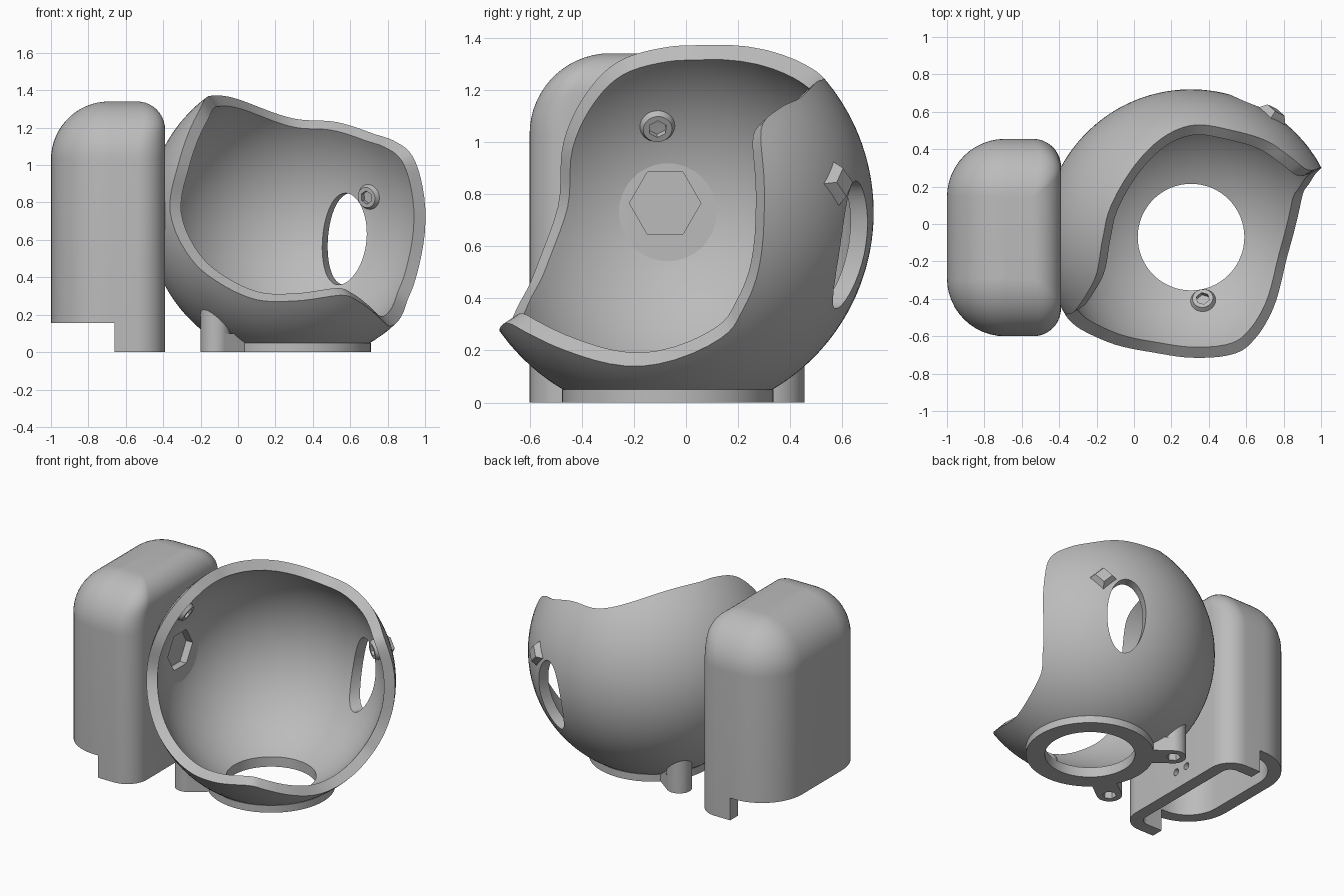
import bpy, bmesh, math
from mathutils import Vector

cube = bpy.data.objects.get("Cube")
if cube:
    bpy.data.objects.remove(cube, do_unlink=True)

grey = bpy.data.materials.new("plain grey")
grey.use_nodes = True
COLOUR = (0.5, 0.5, 0.5, 1)
grey.diffuse_color = COLOUR
grey.node_tree.nodes["Principled BSDF"].inputs["Base Color"].default_value = COLOUR

CENTRE = Vector((0.305, -0.07, 0.73))
OUTER, INNER = 0.79, 0.72
BASE = Vector((CENTRE.x, CENTRE.y, 0))
UP = Vector((0, 0, 1))


def make(name, bm):
    bmesh.ops.recalc_face_normals(bm, faces=bm.faces)
    mesh = bpy.data.meshes.new(name)
    bm.to_mesh(mesh)
    bm.free()
    mesh.materials.append(grey)
    obj = bpy.data.objects.new(name, mesh)
    bpy.context.collection.objects.link(obj)
    return obj


def cone(name, r1, r2, depth, loc, axis=UP, sides=64, turn=0):
    """Cylinder or frustum centred on loc, pointing along axis."""
    bm = bmesh.new()
    bmesh.ops.create_cone(bm, cap_ends=True, segments=sides,
                          radius1=r1, radius2=r2, depth=depth)
    obj = make(name, bm)
    obj.rotation_mode = 'QUATERNION'
    spin = UP.rotation_difference(Vector((math.sin(turn), 0, math.cos(turn))))
    spin = Vector((1, 0, 0)).rotation_difference(Vector((math.cos(turn), math.sin(turn), 0)))
    obj.rotation_quaternion = Vector(axis).to_track_quat('Z', 'Y') @ spin
    obj.location = loc
    return obj


def box(name, low, high):
    bm = bmesh.new()
    bmesh.ops.create_cube(bm, size=1)
    for v in bm.verts:
        v.co = [(a + b) / 2 + c * (b - a) for a, b, c in zip(low, high, v.co)]
    return make(name, bm)


def cut(obj, cutter, keep=False, mode='DIFFERENCE'):
    mod = obj.modifiers.new("cut", 'BOOLEAN')
    mod.operation, mod.object, mod.solver = mode, cutter, 'EXACT'
    bpy.context.view_layer.objects.active = obj
    bpy.context.view_layer.update()
    bpy.ops.object.modifier_apply(modifier=mod.name)
    if not keep:
        bpy.data.objects.remove(cutter, do_unlink=True)


# Wavy rim of the open ball, as offsets from its centre
RIM = [Vector(p) for p in (
    (-.475, 0, .64), (-.425, .17, .64), (-.205, .49, .585), (0, .6, .52),
    (.22, .57, .5), (.41, .51, .44), (.53, .43, .4), (.63, .36, .32),
    (.69, .37, .1), (.675, .35, -.21), (.635, .29, -.37), (.585, .2, -.48),
    (.515, -.1, -.59), (.435, -.39, -.53), (.345, -.55, -.465),
    (.24, -.62, -.425), (0, -.65, -.46), (-.205, -.617, -.45),
    (-.405, -.575, -.36), (-.555, -.51, -.23), (-.665, -.42, .02),
    (-.625, -.4, .27), (-.562, -.31, .46), (-.505, -.19, .58))]


def smooth_loop(points, steps):
    out, n = [], len(points)
    for i in range(n):
        a, b, c, d = (points[(i + k) % n] for k in (-1, 0, 1, 2))
        for s in range(steps):
            t = s / steps
            out.append((b * 2 + (c - a) * t + (a * 2 - b * 5 + c * 4 - d) * t * t
                        + (b * 3 - a - c * 3 + d) * t ** 3).normalized())
    return out


def ball_shell(rings=36):
    bm = bmesh.new()
    rim = smooth_loop(RIM, 5)
    n = len(rim)
    pole = Vector((-1, 1, -1)).normalized()
    edges = []
    for radius in (OUTER, INNER):
        rows = [[bm.verts.new(CENTRE + p.slerp(pole, k / rings) * radius) for p in rim]
                for k in range(rings)]
        tip = bm.verts.new(CENTRE + pole * radius)
        for lower, upper in zip(rows, rows[1:]):
            for i in range(n):
                j = (i + 1) % n
                bm.faces.new((lower[i], lower[j], upper[j], upper[i]))
        for i in range(n):
            bm.faces.new((rows[-1][i], rows[-1][(i + 1) % n], tip))
        edges.append(rows[0])
    for i in range(n):
        j = (i + 1) % n
        bm.faces.new((edges[0][i], edges[0][j], edges[1][j], edges[1][i]))
    return make("open_ball", bm)


def rounded_block(name, inset=0, bottom=0.0):
    """Block with big rounds on the outer side and small ones by the ball."""
    big, small, top = 0.31, 0.15, 1.34
    bm = bmesh.new()
    rows = []
    levels = [bottom] + [top - big + big * math.sin(math.radians(a)) for a in range(0, 91, 6)]
    for z in levels:
        def shrink(r):
            h = max(0, z - top + r) / r
            return 1 - math.sqrt(max(0, 1 - h * h))
        sb, ss = shrink(big), shrink(small)
        x0, x1 = -1 + big * sb + inset, -0.39 - small * ss - inset
        y0, y1 = -0.6 + big * sb + inset, 0.455 - big * sb - inset
        rb, rs = max(big * (1 - sb) - inset, .004), max(small * (1 - max(ss, sb)) - inset, .004)
        row = []
        for cx, cy, r, start in ((x1 - rs, y1 - rs, rs, 0), (x0 + rb, y1 - rb, rb, 90),
                                 (x0 + rb, y0 + rb, rb, 180), (x1 - rs, y0 + rs, rs, 270)):
            for k in range(13):
                a = math.radians(start + k * 7.5)
                row.append(bm.verts.new((cx + r * math.cos(a), cy + r * math.sin(a), z - inset * (z > bottom))))
        rows.append(row)
    n = len(rows[0])
    for lower, upper in zip(rows, rows[1:]):
        for i in range(n):
            j = (i + 1) % n
            bm.faces.new((lower[i], lower[j], upper[j], upper[i]))
    bm.faces.new(rows[0])
    bm.faces.new(rows[-1])
    return make(name, bm)


# Open ball with a floor hole and an oval side hole
ball = ball_shell()
cut(ball, cone("floor_cutter", .285, .285, .6, BASE))
cut(ball, cone("flat_cutter", .5, .5, .3, BASE - UP * .13))
oval = cone("oval_cutter", .245, .245, .5, CENTRE + Vector((.28, .68, -.125)), (.4, .92, 0))
oval.scale = (.52, 1, 1)
cut(ball, oval)

# Foot ring
ring = cone("base_ring", .405, .405, .05, BASE + UP * .025, sides=96)
cut(ring, cone("ring_cutter", .285, .285, .3, BASE))

# Hollow housing beside the ball, stepped at its bottom
housing = rounded_block("side_housing")
cut(housing, rounded_block("cavity_cutter", .085, -.1))
cut(housing, box("step_cutter", (-1.2, -1, -.2), (-.66, 1, .155)))
for y in (-.05, .05):
    cut(housing, cone("wire_cutter", .024, .024, .3, (-.39, y, .12), (1, 0, 0), 24))
hexagon = cone("hex_cutter", .137, .137, .1, (-.39, -.08, .765), (1, 0, 0), 6, math.pi / 2)
cut(ball, hexagon, keep=True)
cut(housing, hexagon)

# Two screw lugs between ring and housing
parts = [ball, ring, housing]
for side, name in ((1, "back_lug"), (-1, "front_lug")):
    spot = BASE + Vector((-.425, .315 * side, 0))
    lug = cone(name, .08, .08, .3, spot + UP * .15, sides=40)
    inward = (BASE - spot).normalized()
    web = box("web", (-.08, 0, 0), (.08, .16, .1))
    web.location = spot
    web.rotation_euler.z = math.atan2(-inward.x, inward.y)
    cut(lug, web, mode='UNION')
    bm = bmesh.new()
    bmesh.ops.create_uvsphere(bm, u_segments=64, v_segments=32, radius=INNER + .03)
    hollow = make("hollow_cutter", bm)
    hollow.location = CENTRE
    cut(lug, hollow)
    cut(lug, cone("nut_cutter", .045, .045, .1, spot, sides=6))
    parts.append(lug)

# Screw bosses inside the ball
for name, offset in (("wall_boss", (-.635, -.04, .33)), ("floor_boss", (.065, -.34, -.63)),
                     ("side_boss", (.395, .59, .1))):
    d = Vector(offset).normalized()
    boss = cone(name, .075, .055, .04, CENTRE + d * (INNER - .008), -d, 40)
    cut(boss, cone("socket_cutter", .036, .036, .05, CENTRE + d * (INNER - .025), -d, 6))
    parts.append(boss)

# Four-sided stud outside, behind the side boss
parts.append(cone("side_stud", .1, .055, .06, CENTRE + d * (OUTER + .005), d, 4))

for obj in parts:
    bpy.ops.object.select_all(action='DESELECT')
    obj.select_set(True)
    bpy.context.view_layer.objects.active = obj
    bpy.ops.object.shade_smooth_by_angle(angle=math.radians(30))
